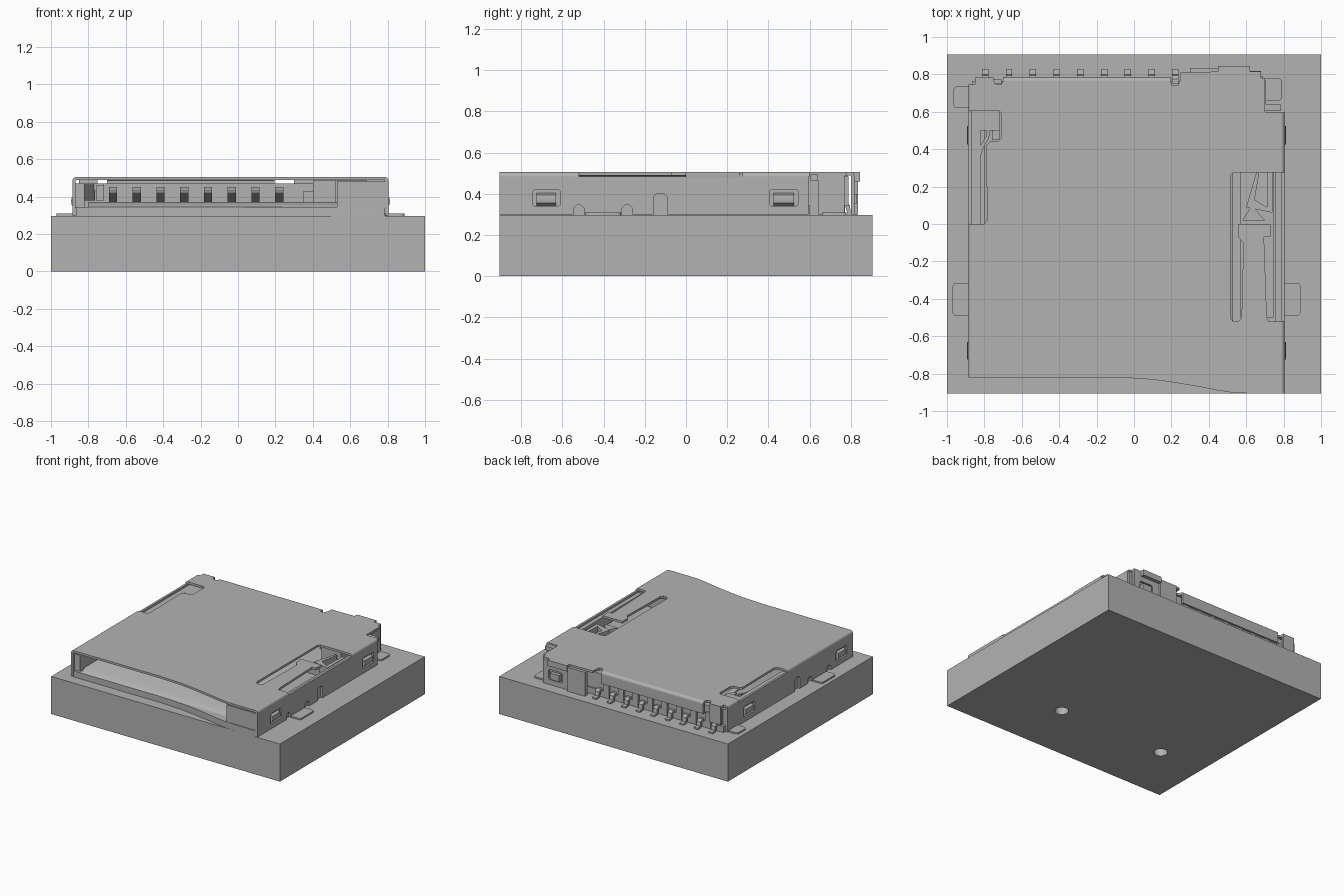
import bpy, bmesh, math
from mathutils import Matrix

cube = bpy.data.objects.get("Cube")
if cube:
    bpy.data.objects.remove(cube, do_unlink=True)

GREY = (0.45, 0.45, 0.45, 1)
grey = bpy.data.materials.new("plain_grey")
grey.diffuse_color = GREY
grey.use_nodes = True
grey.node_tree.nodes["Principled BSDF"].inputs["Base Color"].default_value = GREY

# Columns: outline first axis, outline second axis, extrusion axis
FRAMES = {
    "x": ((0, 0, 1), (1, 0, 0), (0, 1, 0)),
    "y": ((1, 0, 0), (0, 0, -1), (0, 1, 0)),
    "z": ((1, 0, 0), (0, 1, 0), (0, 0, 1)),
}
parts = []


def prism(name, axis, lo, hi, outline, *holes):
    """Extrude a flat outline with holes along an axis from lo to hi."""
    cu = bpy.data.curves.new(name, "CURVE")
    cu.dimensions = "2D"
    cu.fill_mode = "BOTH"
    cu.extrude = (hi - lo) / 2
    for loop in (outline, *holes):
        sp = cu.splines.new("POLY")
        sp.points.add(len(loop) - 1)
        for p, (u, v) in zip(sp.points, loop):
            p.co = (u, v, 0, 1)
        sp.use_cyclic_u = True
    tmp = bpy.data.objects.new(name, cu)
    bpy.context.collection.objects.link(tmp)
    dg = bpy.context.evaluated_depsgraph_get()
    me = bpy.data.meshes.new_from_object(tmp.evaluated_get(dg))
    bpy.data.objects.remove(tmp, do_unlink=True)
    shift = [(lo + hi) / 2 if a == axis else 0 for a in "xyz"]
    bm = bmesh.new()
    bm.from_mesh(me)
    bm.transform(Matrix.Translation(shift) @ Matrix(FRAMES[axis]).to_4x4())
    bmesh.ops.remove_doubles(bm, verts=bm.verts, dist=0.0002)
    bmesh.ops.recalc_face_normals(bm, faces=bm.faces)
    bm.to_mesh(me)
    bm.free()
    me.materials.clear()
    me.materials.append(grey)
    me.name = name
    ob = bpy.data.objects.new(name, me)
    bpy.context.collection.objects.link(ob)
    parts.append(ob)
    return ob


def rect(u0, v0, u1, v1):
    return [(u0, v0), (u1, v0), (u1, v1), (u0, v1)]


def rounded(u0, v0, u1, v1, r):
    pts = []
    for i, (cu, cv) in enumerate(rect(u0 + r, v0 + r, u1 - r, v1 - r)):
        for k in range(5):
            a = math.pi * (1 + i / 2 + k / 8)
            pts.append((cu + r * math.cos(a), cv + r * math.sin(a)))
    return pts


def circle(u, v, r, n=24):
    return [(u + r * math.cos(2 * math.pi * i / n), v + r * math.sin(2 * math.pi * i / n))
            for i in range(n)]


def box(name, x0, y0, z0, x1, y1, z1):
    return prism(name, "z", z0, z1, rect(x0, y0, x1, y1))


def bend(c, side):
    """Quarter-round sheet section centred at height 0.485."""
    arc = [math.pi / 2 * k / 6 for k in range(7)]
    return ([(c + side * 0.02 * math.cos(a), 0.485 + 0.02 * math.sin(a)) for a in arc]
            + [(c + side * 0.003 * math.cos(a), 0.485 + 0.003 * math.sin(a)) for a in reversed(arc)])


# Circuit board block with two peg holes
pegs = [(-0.61, -0.43), (0.32, -0.43)]
prism("board", "z", 0, 0.297, rect(-1, -0.905, 1, 0.905), *[circle(x, y, 0.05) for x, y in pegs])
for x, y in pegs:
    prism("locating_peg", "z", 0.1, 0.31, circle(x, y, 0.042))

# Shell top sheet, with its curved front edge and the two side cut-outs
front = [(-0.865, -0.82), (-0.1, -0.82), (0.0, -0.825), (0.1, -0.832), (0.2, -0.845),
         (0.35, -0.87), (0.45, -0.89), (0.53, -0.902), (0.6, -0.905), (0.785, -0.905)]
right_cut = [(0.785, -0.52), (0.72, -0.52), (0.71, -0.5), (0.695, -0.07), (0.73, -0.07),
             (0.73, 0.0), (0.555, 0.0), (0.555, -0.07), (0.585, -0.1), (0.575, -0.5),
             (0.56, -0.52), (0.53, -0.52), (0.515, -0.5), (0.515, 0.26), (0.53, 0.275), (0.785, 0.275)]
back = [(0.785, 0.6), (0.70, 0.6), (0.70, 0.78), (0.68, 0.78), (0.68, 0.815), (0.62, 0.815),
        (0.62, 0.845), (0.45, 0.845), (0.45, 0.815), (0.25, 0.81), (0.245, 0.765),
        (0.235, 0.74), (0.205, 0.74), (0.195, 0.765), (-0.70, 0.765), (-0.71, 0.745),
        (-0.74, 0.745), (-0.75, 0.765), (-0.85, 0.765), (-0.85, 0.745), (-0.865, 0.745)]
left_cut = [(-0.865, 0.605), (-0.72, 0.605), (-0.71, 0.59), (-0.71, 0.46), (-0.73, 0.44),
            (-0.77, 0.44), (-0.79, 0.42), (-0.785, 0.02), (-0.80, 0.0), (-0.865, 0.0)]
prism("shell_top", "z", 0.488, 0.505, front + right_cut + back + left_cut)

# Rounded shell edges, interrupted by the cut-outs
for y0, y1 in ((-0.905, -0.52), (0.275, 0.6)):
    prism("shell_right_bend", "y", y0, y1, bend(0.785, 1))
for y0, y1 in ((-0.82, 0.0), (0.605, 0.745)):
    prism("shell_left_bend", "y", y0, y1, bend(-0.865, -1))
prism("shell_back_bend", "x", -0.70, 0.195, bend(0.765, 1))
box("shell_back_lip", -0.70, 0.768, 0.41, 0.195, 0.785, 0.485)


def side_wall(name, x0, x1, f, b, sign):
    """Side wall with relief notches, latch windows and a solder tab."""
    out = [(f, 0.3)]
    for c, w, h in ((-0.52, 0.025, 0.345), (-0.285, 0.025, 0.345), (-0.125, 0.033, 0.40)):
        out += [(c - w, 0.3), (c - w, h - 0.015), (c - w + 0.015, h),
                (c + w - 0.015, h), (c + w, h - 0.015), (c + w, 0.3)]
    out += [(b, 0.3), (b, 0.485), (f, 0.485)]
    wins = [(-0.745, -0.61), (0.405, 0.545)]
    prism(name, "x", x0, x1, out, *[rounded(a, 0.34, c, 0.42, 0.015) for a, c in wins])
    xo = x1 if sign > 0 else x0
    for a, c in wins:
        # Sprung tongue bulging out of the window
        prism("latch_tongue", "y", a + 0.02, c - 0.02,
              [(xo - sign * 0.02, 0.342), (xo + sign * 0.004, 0.355), (xo + sign * 0.008, 0.375),
               (xo + sign * 0.004, 0.395), (xo - sign * 0.02, 0.405)])
    xt = xo + sign * 0.085
    prism("solder_tab", "z", 0.297, 0.309,
          rounded(min(xo - sign * 0.015, xt), -0.49, max(xo - sign * 0.015, xt), -0.315, 0.02))


side_wall("shell_right_wall", 0.788, 0.805, -0.905, 0.595, 1)
side_wall("shell_left_wall", -0.885, -0.868, -0.82, 0.745, -1)

# Rear right corner: stepped walls, window, protruding panel and tabs
box("corner_lip", 0.66, 0.605, 0.465, 0.785, 0.64, 0.495)
box("corner_side_wall", 0.688, 0.64, 0.30, 0.705, 0.77, 0.49)
prism("rear_latch_wall", "y", 0.80, 0.817, rect(0.45, 0.30, 0.68, 0.49),
      rounded(0.51, 0.34, 0.63, 0.42, 0.015))
box("rear_latch_tongue", 0.53, 0.80, 0.35, 0.61, 0.83, 0.40)
box("rear_latch_hood", 0.45, 0.817, 0.46, 0.62, 0.845, 0.49)
box("rear_panel", 0.30, 0.80, 0.30, 0.45, 0.835, 0.49)
prism("rear_right_tab", "z", 0.297, 0.309, rounded(0.69, 0.66, 0.79, 0.78, 0.02))

# Rear left corner
box("rear_left_wall", -0.85, 0.765, 0.36, -0.75, 0.782, 0.505)
prism("rear_left_tab", "z", 0.297, 0.309, rounded(-0.965, 0.62, -0.87, 0.735, 0.02))

# Moulded body: floor, entry ramp, rails, rear wall and lever housing
prism("body_floor", "z", 0.297, 0.345, front + [(0.785, 0.6), (0.69, 0.6), (0.69, 0.765), (-0.865, 0.765)])
prism("entry_ramp", "x", -0.80, 0.53, [(-0.82, 0.345), (-0.77, 0.372), (0.72, 0.372), (0.72, 0.345)])
box("left_rail", -0.868, -0.80, 0.34, -0.82, 0.74, 0.47)
box("right_front_block", 0.53, -0.90, 0.34, 0.788, -0.53, 0.48)
box("right_inner_rail", 0.755, -0.53, 0.34, 0.788, 0.59, 0.47)
box("rear_wall", -0.84, 0.70, 0.34, 0.69, 0.755, 0.47)
box("lever_housing", 0.40, 0.45, 0.36, 0.52, 0.70, 0.485)
box("lever_step", 0.35, 0.50, 0.36, 0.40, 0.70, 0.43)
box("left_step", -0.82, 0.50, 0.43, -0.72, 0.70, 0.47)
box("rear_right_block", 0.52, 0.30, 0.34, 0.69, 0.79, 0.485)

# Eject slider with its V-shaped cam groove walls
box("eject_slider", 0.57, -0.50, 0.34, 0.745, 0.30, 0.40)
prism("cam_block", "z", 0.40, 0.455, [(0.58, 0.02), (0.70, 0.02), (0.63, 0.10)])
prism("cam_wall", "z", 0.40, 0.46,
      [(0.60, 0.09), (0.655, 0.28), (0.67, 0.28), (0.645, 0.13), (0.71, 0.09), (0.715, 0.28),
       (0.74, 0.28), (0.74, 0.06)])

# Card-detect spring in the left cut-out
prism("detect_spring", "z", 0.38, 0.465,
      [(-0.86, 0.38), (-0.82, 0.42), (-0.79, 0.47), (-0.78, 0.55), (-0.765, 0.55),
       (-0.775, 0.46), (-0.805, 0.41), (-0.82, 0.36), (-0.83, 0.05), (-0.845, 0.05), (-0.85, 0.36)])
box("detect_contact", -0.76, 0.45, 0.38, -0.72, 0.51, 0.46)

# Row of contacts: sprung inside, soldered tails behind
for i in range(9):
    x = -0.795 + i * 0.127
    prism("contact_tail", "x", x - 0.017, x + 0.017,
          [(0.74, 0.36), (0.775, 0.36), (0.795, 0.345), (0.80, 0.312), (0.83, 0.309),
           (0.83, 0.297), (0.785, 0.297), (0.775, 0.335), (0.74, 0.345)])
    if i:
        prism("contact_spring", "x", x - 0.022, x + 0.022,
              [(0.71, 0.372), (0.30, 0.435), (0.25, 0.45), (0.20, 0.43),
               (0.20, 0.418), (0.25, 0.437), (0.30, 0.422), (0.71, 0.36)])
    if i < 8:
        box("comb_tooth", x + 0.04, 0.75, 0.30, x + 0.087, 0.772, 0.42)

bpy.ops.object.select_all(action="DESELECT")
for ob in parts:
    ob.select_set(True)
bpy.context.view_layer.objects.active = parts[0]
bpy.ops.object.shade_smooth_by_angle(angle=math.radians(30))
